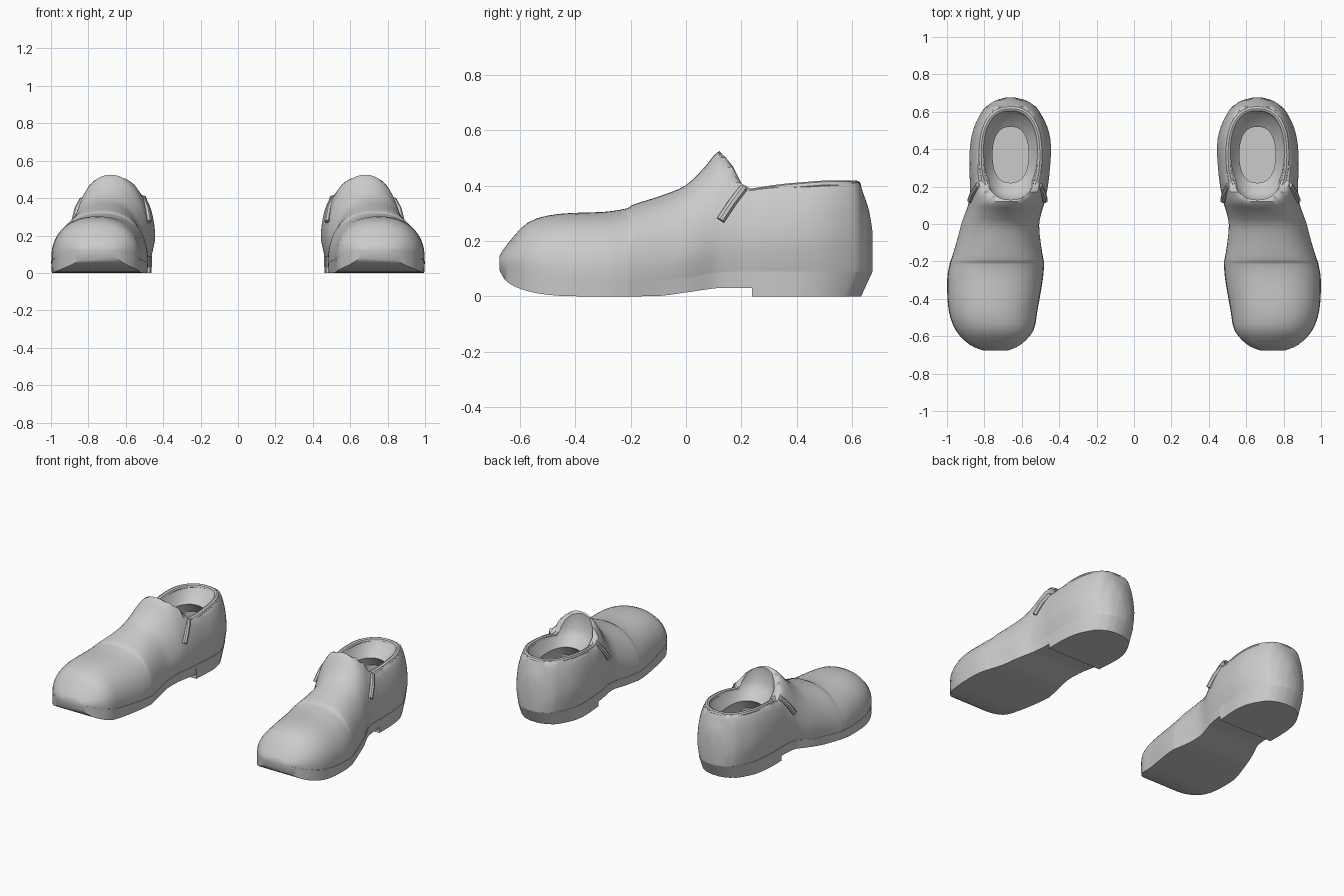
import bpy, bmesh
from math import sin, cos, pi

if "Cube" in bpy.data.objects:
    bpy.data.objects.remove(bpy.data.objects["Cube"])

# Stations toe to heel: y, sole bottom, welt height, crown height, inner x, outer x, roundness
ROWS = [
    (-.675, .095, .12, .145, .67, .81, 2.0),
    (-.645, .05, .112, .19, .605, .88, 2.1),
    (-.57, .018, .09, .268, .537, .953, 2.2),
    (-.46, .002, .07, .298, .515, .992, 2.3),
    (-.30, .0, .06, .305, .487, 1.0, 2.3),
    (-.215, .0, .055, .318, .48, .987, 2.3),
    (-.19, .0, .055, .332, .482, .98, 2.3),
    (-.09, .002, .057, .364, .495, .952, 2.2),
    (0, .014, .066, .402, .50, .93, 2.1),
    (.07, .024, .08, .47, .485, .905, 2.1),
    (.12, .03, .087, .525, .47, .89, 2.15),
    (.20, .03, .09, .525, .455, .882, 2.3),
    (.30, .03, .09, .48, .445, .885, 2.7),
    (.42, .03, .09, .48, .44, .88, 2.8),
    (.52, .03, .09, .48, .46, .858, 2.8),
    (.61, .03, .09, .45, .508, .81, 2.8),
    (.64, .03, .09, .375, .54, .775, 2.6),
    (.662, .03, .09, .31, .58, .74, 2.4),
    (.675, .03, .09, .23, .63, .69, 2.0),
]
# Height limit along y: tongue tip falling to the collar line
CAP = [(-1, .525), (.122, .525), (.165, .48), (.19, .43), (.215, .38), (.35, .4), (.5, .412), (1, .41)]


def lin(table, y):
    for (a, u), (b, v) in zip(table, table[1:]):
        if y <= b:
            return u + (v - u) * (y - a) / (b - a)


def smooth_rows(rows, steps=3):
    out = []
    for i in range(len(rows) - 1):
        p, q = rows[max(i - 1, 0)], rows[i]
        r, s = rows[i + 1], rows[min(i + 2, len(rows) - 1)]
        for j in range(steps):
            t = j / steps
            out.append([.5 * (2 * b + (c - a) * t + (2 * a - 5 * b + 4 * c - d) * t * t
                              + (3 * b - a - 3 * c + d) * t ** 3) for a, b, c, d in zip(p, q, r, s)])
    return out + [list(rows[-1])]


def spow(v, e):
    return (1 if v >= 0 else -1) * abs(v) ** e


def oval(cx, cy, rx, ry, z, n=2.4, count=40):
    return [(cx + rx * spow(cos(2 * pi * k / count), 2 / n),
             cy + ry * spow(sin(2 * pi * k / count), 2 / n), z) for k in range(count)]


def loft(name, rings):
    bm = bmesh.new()
    vs = [[bm.verts.new(p) for p in r] for r in rings]
    n = len(rings[0])
    for a, b in zip(vs, vs[1:]):
        for k in range(n):
            bm.faces.new((a[k], a[(k + 1) % n], b[(k + 1) % n], b[k]))
    bm.faces.new(vs[0])
    bm.faces.new(vs[-1])
    bmesh.ops.recalc_face_normals(bm, faces=bm.faces)
    me = bpy.data.meshes.new(name)
    bm.to_mesh(me)
    bm.free()
    ob = bpy.data.objects.new(name, me)
    bpy.context.collection.objects.link(ob)
    return ob


def activate(ob):
    bpy.ops.object.select_all(action='DESELECT')
    ob.select_set(True)
    bpy.context.view_layer.objects.active = ob


def tube(name, pts, r):
    cu = bpy.data.curves.new(name, 'CURVE')
    cu.dimensions = '3D'
    cu.bevel_depth, cu.bevel_resolution, cu.use_fill_caps = r, 2, True
    sp = cu.splines.new('POLY')
    sp.points.add(len(pts) - 1)
    for p, co in zip(sp.points, pts):
        p.co = (*co, 1)
    ob = bpy.data.objects.new(name, cu)
    bpy.context.collection.objects.link(ob)
    activate(ob)
    bpy.ops.object.convert(target='MESH')
    return bpy.context.view_layer.objects.active


def tuck(y):
    # how far the foot pulls in toward the sole
    return .015 + .085 * min(1, max(0, (y + .2) / .3))


stations = smooth_rows(ROWS)

# Upper: arched sections, clipped to the collar line
rings = []
for y, zb, zs, zt, xi, xo, n in stations:
    cx, hw, top = (xi + xo) / 2, (xo - xi) / 2, lin(CAP, y)
    ring = []
    for k in range(29):
        a = pi * k / 28
        f = max(sin(a), 0) ** (2 / n)
        pinch = 1 - tuck(y) * max(0, 1 - f / .35) ** 2
        ring.append((cx + hw * pinch * spow(cos(a), 2 / n), y, min(zs + (zt - zs) * f, top)))
    rings.append(ring)
upper = loft("shoe_upper", rings)

# Foot opening: tongue and collar edge, inward lip, then the inside
cutter = loft("opening_cutter", [
    oval(.66, .37, .152, .243, .7), oval(.66, .37, .15, .24, .415),
    oval(.66, .37, .132, .212, .37), oval(.66, .37, .096, .15, .325),
    oval(.66, .37, .14, .21, .25), oval(.66, .37, .14, .21, .02)])
cutter.hide_render = True
mod = upper.modifiers.new("opening", 'BOOLEAN')
mod.operation, mod.solver, mod.object = 'DIFFERENCE', 'EXACT', cutter
activate(upper)
bpy.ops.object.modifier_apply(modifier=mod.name)
bpy.data.objects.remove(cutter)


# Sole with raised waist, and heel block behind the breast line
def sole_ring(row, bottom, low_y=None):
    y, top, xi, xo = row[0], row[2], row[4], row[5]
    cx, hw = (xi + xo) / 2, (xo - xi) / 2 * (1.012 - tuck(y))
    low, by = hw * .985, y if low_y is None else low_y
    return [(cx - low, by, bottom), (cx + low, by, bottom), (cx + hw, y, top), (cx - hw, y, top)]


sole = loft("sole", [sole_ring(r, max(r[1], 0)) for r in stations if r[0] < .3])
heel_rows = [r for r in stations if r[0] > .25]
first = list(heel_rows[0])
first[0] = .238
heel = loft("heel", [sole_ring(r, 0, .238 + (r[0] - .238) * .905) for r in [first] + heel_rows])

# Rolled collar edge around the back of the opening
path = oval(.66, .37, .157, .247, 0, count=48)
path = [p for p in path[36:] + path[:36] if p[1] > .2]
collar = tube("collar_roll", [(x, y, lin(CAP, y) - .009) for x, y, z in path], .016)

# Side gussets between tongue and quarters
gussets = [
    tube("outer_gusset", [(.832, .208, .392), (.86, .168, .34), (.876, .125, .275)], .016),
    tube("inner_gusset", [(.507, .208, .392), (.487, .168, .34), (.476, .125, .275)], .016)]

# Mirror every part into the other shoe
for ob in [upper, sole, heel, collar] + gussets:
    activate(ob)
    bpy.ops.object.shade_smooth_by_angle(angle=.6)
    ob.modifiers.new("pair", 'MIRROR')
